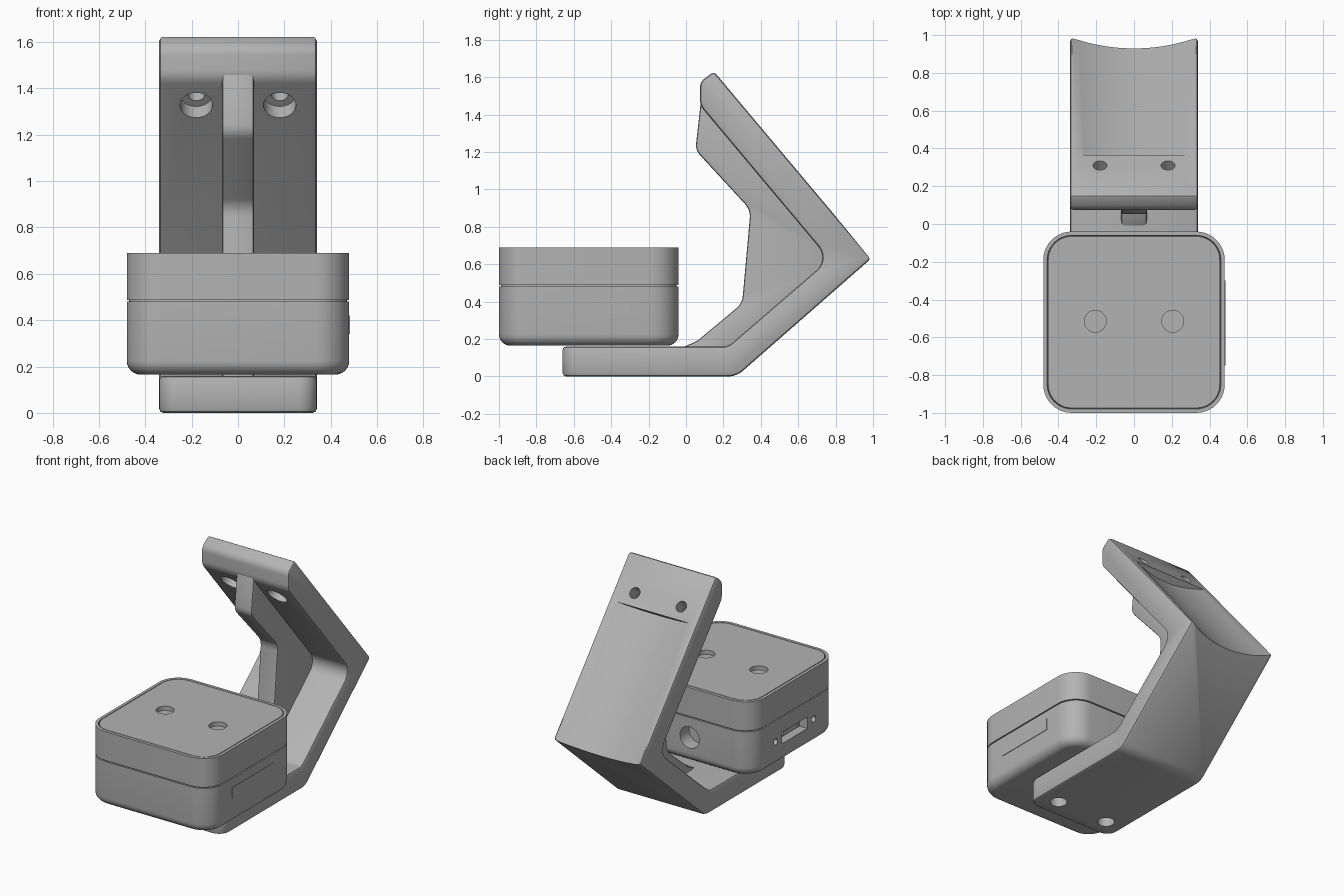
import bpy, bmesh, math
from mathutils import Vector, Matrix

if "Cube" in bpy.data.objects:
    bpy.data.objects.remove(bpy.data.objects["Cube"])

grey = bpy.data.materials.new("plain grey")
grey.diffuse_color = (0.45, 0.45, 0.45, 1)
grey.use_nodes = True
grey.node_tree.nodes["Principled BSDF"].inputs["Base Color"].default_value = grey.diffuse_color


def make(name, bm):
    bmesh.ops.recalc_face_normals(bm, faces=bm.faces)
    me = bpy.data.meshes.new(name)
    bm.to_mesh(me)
    bm.free()
    ob = bpy.data.objects.new(name, me)
    bpy.context.collection.objects.link(ob)
    me.materials.append(grey)
    return ob


def apply_all(ob):
    bpy.context.view_layer.objects.active = ob
    for m in list(ob.modifiers):
        bpy.ops.object.modifier_apply(modifier=m.name)


def cut(ob, cutter):
    m = ob.modifiers.new("cut", 'BOOLEAN')
    m.operation, m.solver, m.object = 'DIFFERENCE', 'EXACT', cutter
    apply_all(ob)
    bpy.data.objects.remove(cutter)


def bevel(ob, width, segments=2, angle=50):
    m = ob.modifiers.new("bevel", 'BEVEL')
    m.width, m.segments, m.limit_method = width, segments, 'ANGLE'
    m.angle_limit = math.radians(angle)
    apply_all(ob)


def smooth(ob):
    bpy.ops.object.select_all(action='DESELECT')
    ob.select_set(True)
    bpy.context.view_layer.objects.active = ob
    bpy.ops.object.shade_smooth_by_angle(angle=math.radians(32))


def rod(a, b, r, n=40):
    """Cylinder between two points."""
    a, b = Vector(a), Vector(b)
    rot = (b - a).to_track_quat('Z', 'Y').to_matrix().to_4x4()
    bm = bmesh.new()
    bmesh.ops.create_cone(bm, cap_ends=True, segments=n, radius1=r, radius2=r,
                          depth=(b - a).length,
                          matrix=Matrix.Translation((a + b) / 2) @ rot)
    return make("cutter", bm)


def rounded(points):
    """Closed polygon of (y, z, radius) with round corners."""
    out = []
    for i, (y, z, r) in enumerate(points):
        p = Vector((y, z))
        a = (Vector(points[i - 1][:2]) - p).normalized()
        b = (Vector(points[(i + 1) % len(points)][:2]) - p).normalized()
        if not r:
            out.append(p)
            continue
        t = r / math.tan(a.angle(b) / 2)
        c = p + (a + b).normalized() * r / math.sin(a.angle(b) / 2)
        s, e = p + a * t - c, p + b * t - c
        ang = s.angle_signed(e)
        for k in range(9):
            out.append(c + Matrix.Rotation(-ang * k / 8, 2) @ s)
    return out


def extrude_x(points, half):
    bm = bmesh.new()
    f = bm.faces.new([bm.verts.new((-half, p[0], p[1])) for p in rounded(points)])
    g = bmesh.ops.extrude_face_region(bm, geom=[f])
    bmesh.ops.translate(bm, vec=(2 * half, 0, 0),
                        verts=[v for v in g['geom'] if isinstance(v, bmesh.types.BMVert)])
    return bm


def box(name, x, y, z, r, bottom=0, groove=False):
    """Box with round upright corners, optional round bottom and top groove."""
    bm = bmesh.new()
    bmesh.ops.create_cube(bm, size=1)
    for v in bm.verts:
        v.co = [s[0] if c < 0 else s[1] for c, s in zip(v.co, (x, y, z))]
    up = [e for e in bm.edges if abs(e.verts[0].co.z - e.verts[1].co.z) > 1e-4]
    if r:
        bmesh.ops.bevel(bm, geom=up, offset=r, segments=10, profile=0.5, affect='EDGES')
    if bottom:
        low = [e for e in bm.edges if all(abs(v.co.z - z[0]) < 1e-4 for v in e.verts)]
        bmesh.ops.bevel(bm, geom=low, offset=bottom, segments=6, profile=0.5, affect='EDGES')
    bm.normal_update()
    if groove:
        top = max(bm.faces, key=lambda f: f.calc_center_median().z)
        for t, d in ((0.02, 0), (0.003, -0.012), (0.003, 0.012)):
            bmesh.ops.inset_region(bm, faces=[top], thickness=t, depth=d)
    return make(name, bm)


# Bent bracket
bm = extrude_x([(-0.66, 0, 0), (0.27, 0, 0.12), (0.99, 0.63, 0), (0.15, 1.63, 0),
                (0.075, 1.575, 0.06), (0.075, 1.448, 0.09), (0.765, 0.626, 0.09),
                (0.225, 0.16, 0.08), (-0.66, 0.16, 0)], 0.34)
front = [e for e in bm.edges if all(v.co.y < -0.65 for v in e.verts)
         and abs(e.verts[0].co.z - e.verts[1].co.z) > 0.1]
bmesh.ops.bevel(bm, geom=front, offset=0.08, segments=8, profile=0.5, affect='EDGES')
bracket = make("bracket", bm)
bevel(bracket, 0.018)

# Hollow along the outer back of the upper arm
along = Vector((0, -0.84, 1.0)).normalized()
normal = Vector((0, along.z, -along.y))
corner = Vector((0, 0.99, 0.63))
end = corner + along * 0.95
slope = (0.7065 - 0.68) / 0.95
base = corner + normal * 0.68
cut(bracket, rod(base - (along + normal * slope) * 0.4, end + normal * 0.7065, 0.76, 160))

# Screw holes in the upper arm and the foot
hole = Vector((0, 0.31, 1.44))
for side in (-1, 1):
    p = hole + Vector((side * 0.18, 0, 0))
    cut(bracket, rod(p + normal * 0.1, p - normal * 0.4, 0.037))
    cut(bracket, rod(p - normal * 0.10, p - normal * 0.4, 0.07))
    cut(bracket, rod((side * 0.2, -0.52, -0.1), (side * 0.2, -0.52, 0.14), 0.055))
smooth(bracket)

# Stiffening rib inside the bend
rib = make("rib", extrude_x([(0.085, 1.52, 0), (0.05, 1.21, 0.08), (0.345, 0.89, 0.1),
                             (0.30, 0.39, 0.1), (0.06, 0.19, 0.12), (-0.03, 0.15, 0),
                             (0.25, 0.1, 0), (0.85, 0.63, 0), (0.17, 1.46, 0)], 0.068))
bevel(rib, 0.012, 2, 60)
smooth(rib)

# Lower case with round bottom, round socket and connector slot
X, Y = (-0.48, 0.48), (-1.0, -0.04)
case = box("case_base", X, Y, (0.165, 0.48), 0.15, 0.06)
cut(case, rod((0, -0.14, 0.34), (0, 0.1, 0.34), 0.075))
slot = box("cutter", (-0.6, -0.42), (-0.66, -0.38), (0.295, 0.375), 0)
cut(case, slot)
for y in (-0.73, -0.31):
    cut(case, rod((-0.42, y, 0.335), (-0.6, y, 0.335), 0.022, 20))
smooth(case)

# Tongue inside the connector slot
tongue = box("connector_tongue", (-0.45, -0.41), (-0.60, -0.44), (0.32, 0.35), 0)

# Recessed seam between case and lid
smooth(box("seam", (-0.47, 0.47), (-0.99, -0.05), (0.47, 0.50), 0.14))

# Lid with a fine edge groove and two round recesses
lid = box("lid", X, Y, (0.488, 0.69), 0.15, 0, True)
for side in (-1, 1):
    cut(lid, rod((side * 0.205, -0.515, 0.66), (side * 0.205, -0.515, 0.8), 0.058))
smooth(lid)

# Thin cover on the right side of the case
box("side_cover", (0.47, 0.484), (-0.75, -0.30), (0.34, 0.42), 0)
